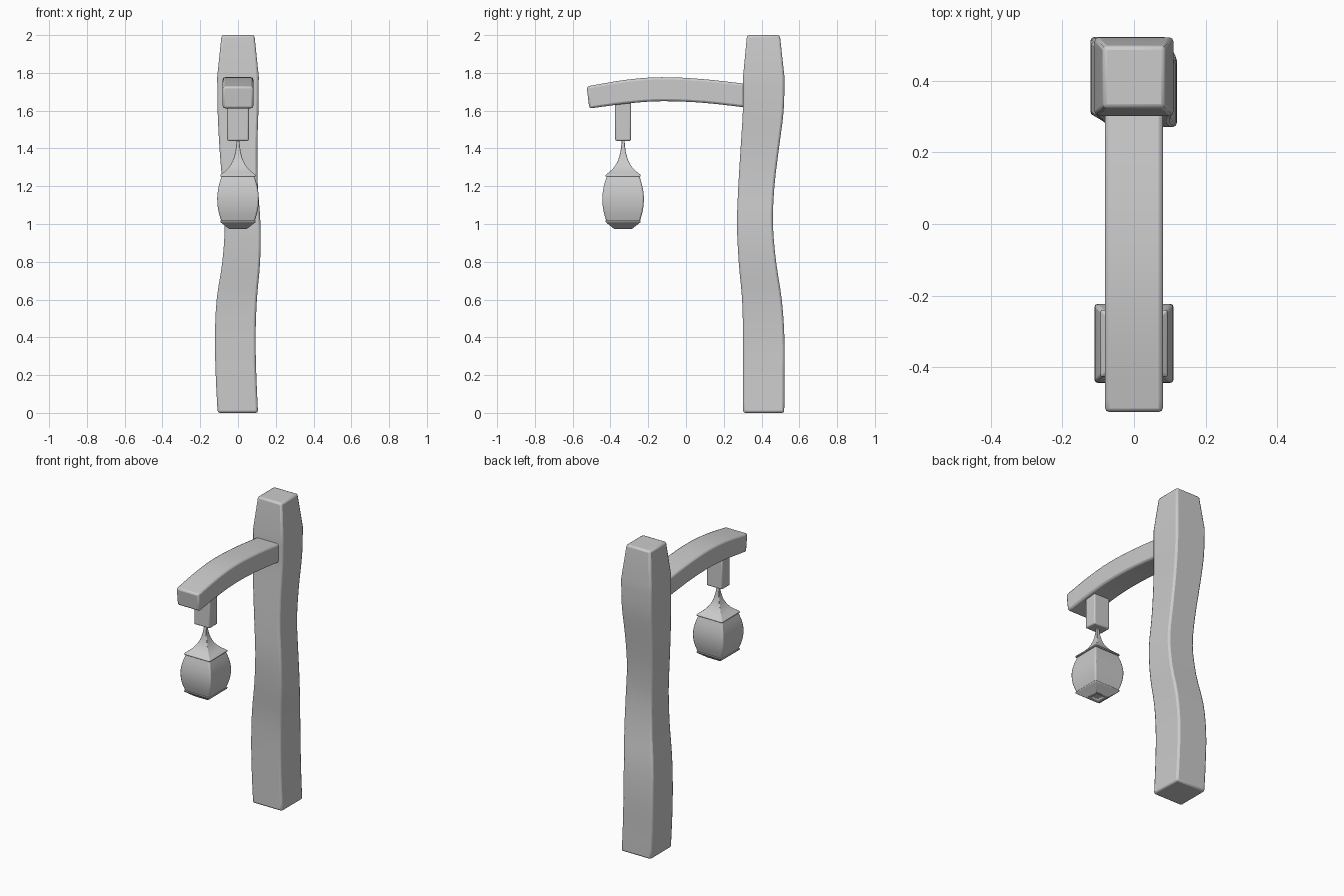
import bpy, bmesh, math
from mathutils import Vector

if "Cube" in bpy.data.objects:
    bpy.data.objects.remove(bpy.data.objects["Cube"])


def smooth_keys(keys, steps):
    """Catmull-Rom interpolation through rows of numbers."""
    rows = [Vector(k) for k in keys]
    out = []
    for i in range(len(rows) - 1):
        a, b = rows[max(i - 1, 0)], rows[i]
        c, d = rows[i + 1], rows[min(i + 2, len(rows) - 1)]
        for s in range(steps):
            t = s / steps
            out.append(0.5 * (2 * b + (c - a) * t + (2 * a - 5 * b + 4 * c - d) * t * t
                              + (3 * b - a - 3 * c + d) * t ** 3))
    return out + [rows[-1]]


def loft(name, rings, bevel=0.012):
    """Skin four-cornered rings, cap the ends and soften the sharp edges."""
    bm = bmesh.new()
    loops = [[bm.verts.new(p) for p in ring] for ring in rings]
    for a, b in zip(loops, loops[1:]):
        for i in range(4):
            j = (i + 1) % 4
            bm.faces.new((a[i], a[j], b[j], b[i]))
    bm.faces.new(loops[0])
    bm.faces.new(loops[-1])
    bmesh.ops.recalc_face_normals(bm, faces=bm.faces)
    mesh = bpy.data.meshes.new(name)
    bm.to_mesh(mesh)
    bm.free()
    ob = bpy.data.objects.new(name, mesh)
    bpy.context.collection.objects.link(ob)
    if bevel:
        mod = ob.modifiers.new("soft_edges", 'BEVEL')
        mod.width = bevel
        mod.segments = 2
        mod.limit_method = 'ANGLE'
        mod.angle_limit = math.radians(50)
    bpy.ops.object.select_all(action='DESELECT')
    ob.select_set(True)
    bpy.context.view_layer.objects.active = ob
    bpy.ops.object.shade_smooth_by_angle(angle=math.radians(35))
    return ob


def rect(z, x0, x1, y0, y1):
    return [(x0, y0, z), (x1, y0, z), (x1, y1, z), (x0, y1, z)]


# Crooked post: z, x min, x max, y min, y max
post = [
    (0.0, -.108, .106, .302, .520), (0.2, -.118, .097, .302, .521),
    (0.4, -.122, .093, .302, .521), (0.6, -.113, .100, .297, .507),
    (0.8, -.083, .117, .279, .477), (1.0, -.070, .119, .270, .460),
    (1.2, -.082, .105, .277, .468), (1.4, -.098, .102, .289, .492),
    (1.6, -.108, .108, .301, .517), (1.78, -.110, .110, .302, .521),
]
rings = [rect(*r) for r in smooth_keys(post, 3)]
loft("post", rings + [rect(2.0, -.087, .087, .323, .497)])

# Arched arm: top y, top z, bottom y, bottom z
arm = [
    (-.526, 1.728, -.512, 1.611), (-.32, 1.763, -.31, 1.638),
    (-.13, 1.777, -.13, 1.650), (.10, 1.766, .10, 1.641),
    (.38, 1.734, .38, 1.609),
]
W = 0.081
loft("arm", [[(-W, ty, tz), (W, ty, tz), (W, by, bz), (-W, by, bz)]
             for ty, tz, by, bz in smooth_keys(arm, 4)])

# Lantern column, hanging below the arm end
LY = -0.333
loft("hanger", [rect(z, -.057, .057, LY - .042, LY + .042) for z in (1.44, 1.68)], 0.008)


def square_lathe(name, profile, bevel):
    return loft(name, [rect(z, -r, r, LY - r, LY + r) for r, z in profile], bevel)


# Flared lantern roof
roof = smooth_keys([(.007, 1.45), (.013, 1.39), (.028, 1.335), (.055, 1.292), (.093, 1.26)], 3)
square_lathe("lantern_roof", list(roof) + [(.093, 1.251)], 0.003)

# Bulging lantern body
body = smooth_keys([(.086, 1.255), (.102, 1.20), (.110, 1.14), (.105, 1.075), (.088, 1.012)], 3)
square_lathe("lantern_body", body, 0.008)

# Lantern base with a small recess underneath
square_lathe("lantern_base", [(.093, 1.018), (.093, 1.010), (.047, .974),
                              (.030, .974), (.026, .985)], 0.003)
